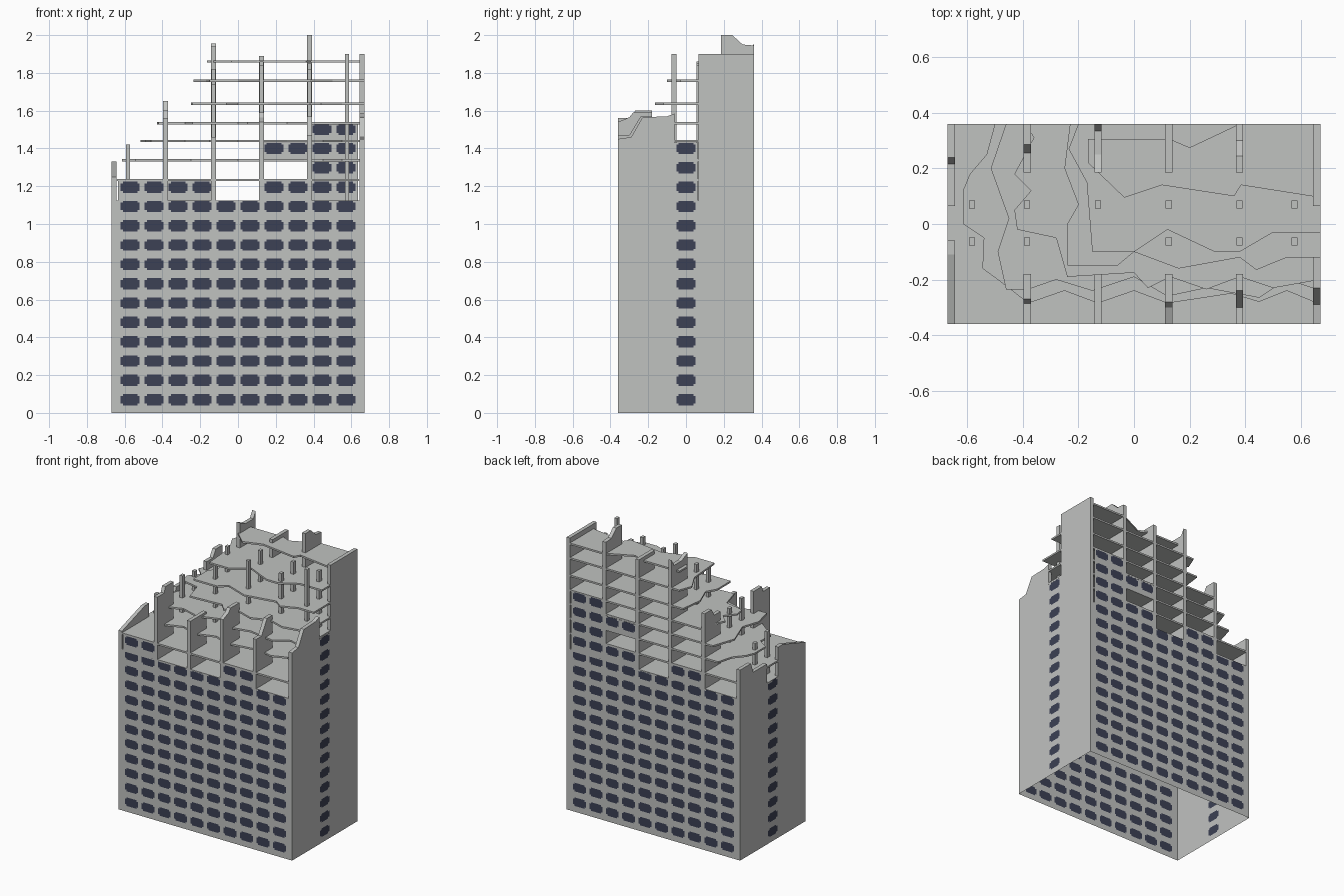
import bpy, bmesh

if "Cube" in bpy.data.objects:
    bpy.data.objects.remove(bpy.data.objects["Cube"])

W, D = 0.67, 0.36            # half width and half depth
P, H = 0.127, 0.1023         # window pitch and storey height
BASE = 11 * H                # top of the intact storeys


def material(name, rgb):
    m = bpy.data.materials.new(name)
    m.diffuse_color = (*rgb, 1)
    m.use_nodes = True
    m.node_tree.nodes["Principled BSDF"].inputs["Base Color"].default_value = m.diffuse_color
    return m


CONCRETE = material("concrete grey", (0.53, 0.54, 0.53))
GLASS = material("window navy", (0.045, 0.052, 0.09))


def make_object(name, bm, mats):
    me = bpy.data.meshes.new(name)
    bm.to_mesh(me)
    bm.free()
    for m in mats:
        me.materials.append(m)
    ob = bpy.data.objects.new(name, me)
    bpy.context.collection.objects.link(ob)
    return ob


def extrude_outline(bm, pts, vec):
    """Closed prism from a planar outline."""
    f = bm.faces.new([bm.verts.new(p) for p in pts])
    new = bmesh.ops.extrude_face_region(bm, geom=[f], use_keep_orig=True)
    bmesh.ops.translate(bm, vec=vec, verts=[g for g in new["geom"] if isinstance(g, bmesh.types.BMVert)])


def prism(name, pts, vec):
    bm = bmesh.new()
    extrude_outline(bm, pts, vec)
    bmesh.ops.recalc_face_normals(bm, faces=bm.faces)
    return make_object(name, bm, [CONCRETE])


# Thin facades: a grid per cell, with the middle faces painted as a window
CU = [0, 0.0135, 0.025, 0.102, 0.1135, P]
CV = [0, 0.04, 0.05, 0.09, 0.1, H]


def facade(name, place, half, cols, has_cell, flip):
    bm = bmesh.new()

    def quad(u0, u1, v0, v1, mi=0):
        c = [(u0, v0), (u1, v0), (u1, v1), (u0, v1)]
        if flip:
            c.reverse()
        f = bm.faces.new([bm.verts.new(place(u, v)) for u, v in c])
        f.material_index = mi

    left = -cols * P / 2
    quad(-half, left, 0, BASE)
    quad(-left, half, 0, BASE)
    for r in range(15):
        for c in range(cols):
            if not has_cell(c, r):
                continue
            u, v = left + c * P, r * H
            for i in range(5):
                for j in range(5):
                    corner = i in (1, 3) and j in (1, 3)
                    inside = 1 <= i <= 3 and 1 <= j <= 3
                    quad(u + CU[i], u + CU[i + 1], v + CV[j], v + CV[j + 1],
                         1 if inside and not corner else 0)
    bmesh.ops.remove_doubles(bm, verts=bm.verts, dist=1e-5)
    make_object(name, bm, [CONCRETE, GLASS])


FRONT_TOP = {11: (0, 3)}                                   # bays built per storey
BACK_TOP = {11: (1, 3, 4), 12: (4,), 13: (3, 4), 14: (4,)}
facade("front_wall", lambda u, v: (u, -D, v), W, 10,
       lambda c, r: r < 11 or c // 2 in FRONT_TOP.get(r, ()), False)
facade("back_wall", lambda u, v: (u, D, v), W, 10,
       lambda c, r: r < 11 or c // 2 in BACK_TOP.get(r, ()), True)
facade("right_wall", lambda u, v: (W, u, v), D, 1, lambda c, r: r < 14, False)
facade("left_wall", lambda u, v: (-W, u, v), D, 1, lambda c, r: r < 11, True)


# Broken floor slabs: (underside height, ragged left and front edge from back to right)
def slab(name, z, edge, back=((W, D),)):
    pts = list(edge) + list(back)
    prism(name, [(x, y, z) for x, y in pts], (0, 0, 0.012))


BOX = [(-W, D), (-W, -D), (W, -D)]
slab("floor_11", BASE - 0.012, BOX)
slab("floor_12", 1.227, BOX)
slab("floor_13", 1.331, [
    (-.5, D), (-.53, .25), (-.59, .18), (-.615, .12), (-.615, 0), (-.54, -.05), (-.545, -.16),
    (-.49, -.2), (-.38, -.285), (-.25, -.24), (-.13, -.285), (0, -.24), (.12, -.285),
    (.35, -.25), (.45, -.28), (.55, -.24), (W, -.29)])
slab("floor_14", 1.433, [
    (-.46, D), (-.515, .2), (-.45, .02), (-.49, -.1), (-.46, -.235), (-.38, -.235), (-.28, -.2),
    (-.15, -.24), (0, -.19), (.12, -.26), (.26, -.23), (.45, -.265), (.55, -.2), (W, -.24)])
slab("floor_15", 1.528, [
    (-.39, D), (-.36, .31), (-.43, .18), (-.37, .12), (-.43, .05), (-.42, -.02), (-.28, -.05),
    (-.24, -.19), (0, -.175), (.05, -.23), (.13, -.19), (.26, -.235), (.38, -.19),
    (.5, -.23), (W, -.2)])
slab("floor_16", 1.631, [
    (-.23, D), (-.25, .2), (-.2, .07), (-.24, 0), (-.24, -.15), (-.06, -.15), (0, -.1),
    (.16, -.16), (.38, -.12), (.44, -.165), (.55, -.12), (W, -.12)])
slab("floor_17", 1.752, [
    (-.2, D), (-.235, .27), (-.17, .15), (-.15, -.1), (0, -.1), (.12, -.02), (.29, -.1),
    (.38, -.1), (.5, -.03), (W, -.03)])
slab("floor_18", 1.854, [
    (-.165, .305), (-.165, .22), (-.035, .095), (.1, .14), (.36, .1), (.385, .14), (W, .095)],
    [(W, D), (.38, D), (.2, .275), (.13, .305)])


# Cross walls with broken tops: (name, x start, [(y, z) along the top])
T = 0.026
CROSS_WALLS = [
    ("left_end_front", -W, [(-D, 1.25), (-.11, 1.33), (-.06, 1.33)]),
    ("left_end_back", -W, [(.065, 1.26), (.215, 1.26), (.24, 1.33), (D, 1.33)]),
    ("cross_front_1", -.397, [(-D, 1.56), (-.285, 1.56), (-.27, 1.6), (-.18, 1.6)]),
    ("cross_back_1", -.397, [(.185, 1.6), (.255, 1.6), (.285, 1.65), (D, 1.65)]),
    ("cross_front_2", -.142, [(-D, 1.46), (-.18, 1.46)]),
    ("cross_back_2", -.142, [(.185, 1.94), (.25, 1.91), (.335, 1.91), (D, 1.955)]),
    ("cross_front_3", .112, [(-D, 1.54), (-.3, 1.565), (-.28, 1.59), (-.18, 1.59)]),
    ("cross_back_3", .112, [(.185, 1.89), (D, 1.89)]),
    ("cross_front_4", .366, [(-D, 1.47), (-.3, 1.47), (-.24, 1.57), (-.18, 1.57)]),
    ("cross_back_4", .366, [(.185, 2.0), (.245, 2.0), (.3, 1.95), (D, 1.945)]),
    ("right_end_front", W - T, [(-D, 1.45), (-.29, 1.46), (-.23, 1.565), (-.1, 1.57), (-.06, 1.585)]),
    ("right_end_back", W - T, [(.065, 1.9), (D, 1.9)]),
]
for name, x, top in CROSS_WALLS:
    z0 = BASE - 0.01
    outline = [(x, top[0][0], z0)] + [(x, y, z) for y, z in top] + [(x, top[-1][0], z0)]
    prism(name, outline, (T, 0, 0))


# Two rows of columns, snapped off at different heights
COLUMN_X = [-.582, -.385, -.13, .125, .379, .577]
COLUMN_TOPS = {-.063: [1.42, 1.6, 1.74, 1.84, 1.82, 1.9],
               .07: [1.39, 1.58, 1.82, 1.86, 1.85, 1.84]}
for y, tops in COLUMN_TOPS.items():
    for i, (x, top) in enumerate(zip(COLUMN_X, tops)):
        a, b = 0.011, 0.014
        pts = [(x - a, y - b, BASE), (x + a, y - b, BASE), (x + a, y + b, BASE), (x - a, y + b, BASE)]
        prism(f"{'front' if y < 0 else 'back'}_column_{i + 1}", pts, (0, 0, top - BASE))
